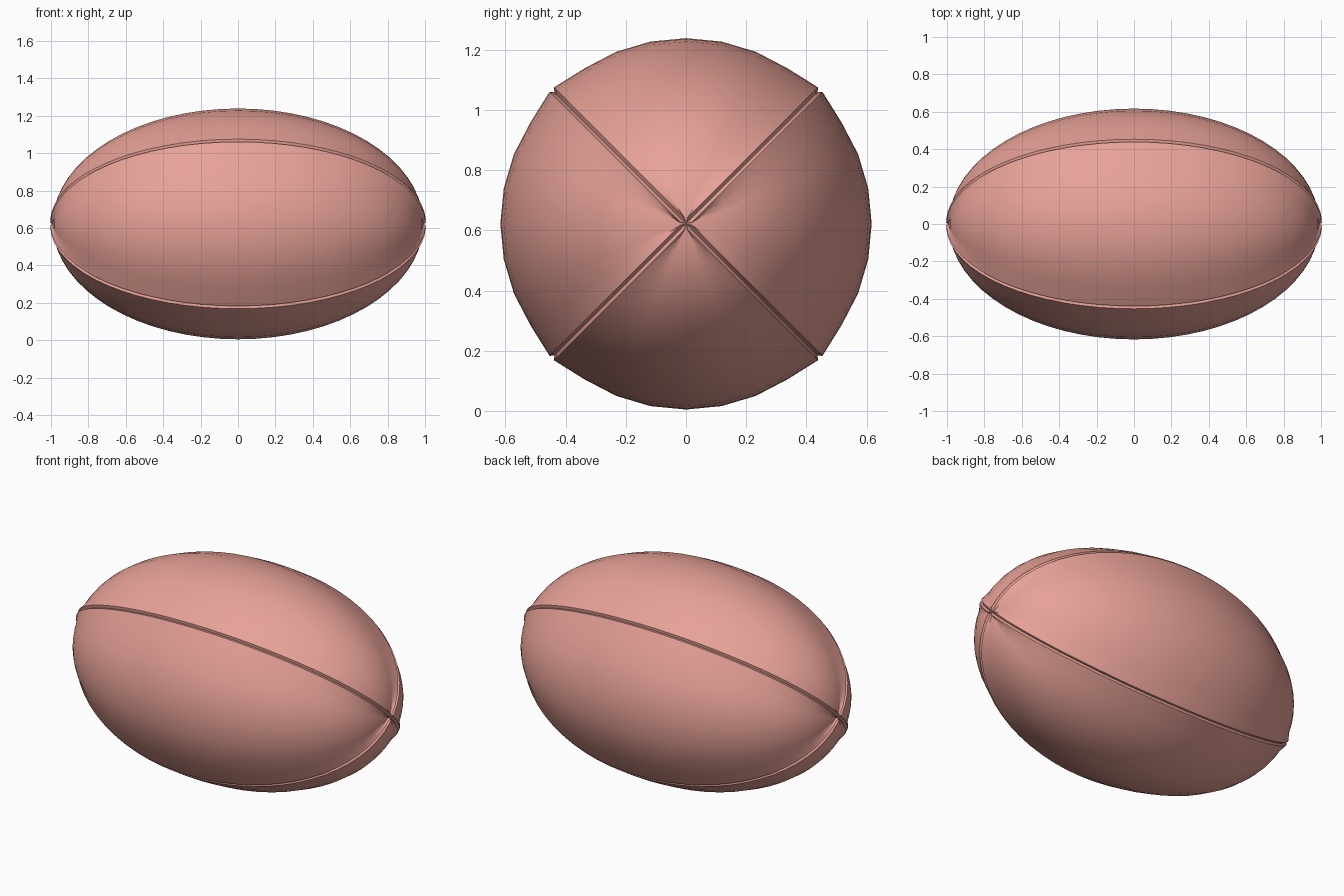
import bpy, bmesh, math

if "Cube" in bpy.data.objects:
    bpy.data.objects.remove(bpy.data.objects["Cube"])

LENGTH, RADIUS, CENTRE_Z = 0.991, 0.617, 0.622   # half length, mid radius, axis height
RINGS = 32
GROOVE = 0.010    # half width of a seam groove
LIP = 0.014       # how far the panel edges rise at the seam
DEPTH = 0.001     # height of the groove floor

def ring_points(t):
    """One ring around the ball: four panels, each with raised edges and a seam."""
    x, r = -LENGTH * math.cos(t), RADIUS * math.sin(t)
    # outward normal of the ellipsoid profile
    nx, nr = x / LENGTH**2, r / RADIUS**2
    n = math.hypot(nx, nr)
    nx, nr = nx / n, nr / n
    half = math.pi / 4 - math.asin(min(0.6, GROOVE / r))
    pts = []
    for k in range(4):
        mid = k * math.pi / 2
        cols = [(half * i / 4, LIP if abs(i) == 4 else 0.0) for i in range(-4, 5)]
        cols.append((math.pi / 4, DEPTH))          # groove floor
        for a, lift in cols:
            rr = r + nr * lift
            pts.append((x + nx * lift, rr * math.cos(mid + a), CENTRE_Z + rr * math.sin(mid + a)))
    return pts

bm = bmesh.new()
t0 = 0.035
rings = []
for i in range(RINGS + 1):
    t = t0 + (math.pi - 2 * t0) * i / RINGS
    rings.append([bm.verts.new(p) for p in ring_points(t)])

# Panel skin
for a, b in zip(rings, rings[1:]):
    for j in range(len(a)):
        k = (j + 1) % len(a)
        bm.faces.new((a[j], a[k], b[k], b[j]))

# Pointed ends where the seams cross
for ring, s in ((rings[0], -1), (rings[-1], 1)):
    tip = bm.verts.new((s * (LENGTH + DEPTH), 0, CENTRE_Z))
    for j in range(len(ring)):
        bm.faces.new((ring[j], ring[(j + 1) % len(ring)], tip))

bmesh.ops.recalc_face_normals(bm, faces=bm.faces)
mesh = bpy.data.meshes.new("ball")
bm.to_mesh(mesh)
bm.free()
ball = bpy.data.objects.new("oval_ball", mesh)
bpy.context.collection.objects.link(ball)

# Leather colour
mat = bpy.data.materials.new("leather")
mat.diffuse_color = (0.80, 0.36, 0.31, 1)
mat.use_nodes = True
mat.node_tree.nodes["Principled BSDF"].inputs["Base Color"].default_value = mat.diffuse_color
mesh.materials.append(mat)

bpy.context.view_layer.objects.active = ball
ball.select_set(True)
bpy.ops.object.shade_smooth_by_angle(angle=math.radians(40))
